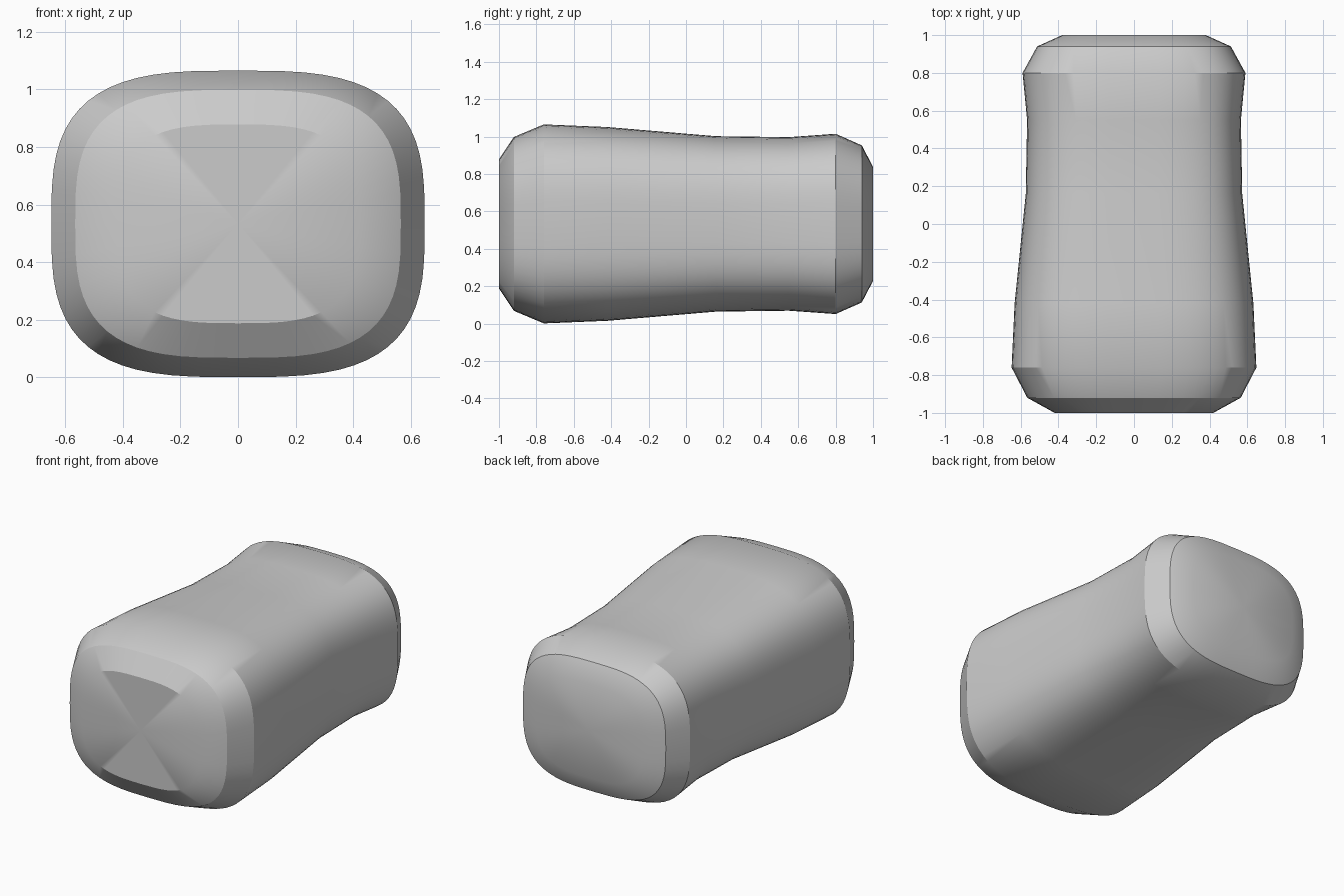
import bpy
import bmesh
from math import cos, sin, pi, radians, copysign

cube = bpy.data.objects.get("Cube")
if cube:
    bpy.data.objects.remove(cube, do_unlink=True)

SEGMENTS = 64
ROUNDNESS = 3.15
CENTRE_Z = 0.533

# Cross-sections from front to back: y, half width, half height
SECTIONS = [
    (-1.0, 0.42, 0.345),
    (-0.92, 0.565, 0.465),
    (-0.76, 0.648, 0.532),
    (-0.42, 0.632, 0.518),
    (0.16, 0.573, 0.469),
    (0.55, 0.566, 0.464),
    (0.80, 0.59, 0.482),
    (0.94, 0.513, 0.42),
    (1.0, 0.38, 0.305),
]


def rounded(value):
    return copysign(abs(value) ** (2 / ROUNDNESS), value)


def add_ring(bm, y, half_width, half_height):
    """Rounded-rectangle ring of vertices across the body."""
    angles = [2 * pi * i / SEGMENTS for i in range(SEGMENTS)]
    return [bm.verts.new((half_width * rounded(cos(a)), y,
                          CENTRE_Z + half_height * rounded(sin(a))))
            for a in angles]


# Single grey finish
grey = bpy.data.materials.new("light_grey")
grey.use_nodes = True
colour = (0.6, 0.6, 0.6, 1)
grey.diffuse_color = colour
grey.node_tree.nodes["Principled BSDF"].inputs["Base Color"].default_value = colour

# Body lofted through the sections
bm = bmesh.new()
rings = [add_ring(bm, *section) for section in SECTIONS]
for near, far in zip(rings, rings[1:]):
    for i in range(SEGMENTS):
        j = (i + 1) % SEGMENTS
        bm.faces.new((near[i], near[j], far[j], far[i]))

# Flat end caps, fanned from the middle
for ring in (rings[0], rings[-1]):
    middle = bm.verts.new((0, ring[0].co.y, CENTRE_Z))
    for i in range(SEGMENTS):
        bm.faces.new((ring[i], ring[(i + 1) % SEGMENTS], middle))
bmesh.ops.recalc_face_normals(bm, faces=bm.faces)

mesh = bpy.data.meshes.new("rounded_body")
bm.to_mesh(mesh)
bm.free()
mesh.materials.append(grey)
body = bpy.data.objects.new("rounded_body", mesh)
bpy.context.collection.objects.link(body)

# Smooth surface with crisp edges at the steeper bevels
bpy.ops.object.select_all(action="DESELECT")
body.select_set(True)
bpy.context.view_layer.objects.active = body
bpy.ops.object.shade_smooth_by_angle(angle=radians(30))
